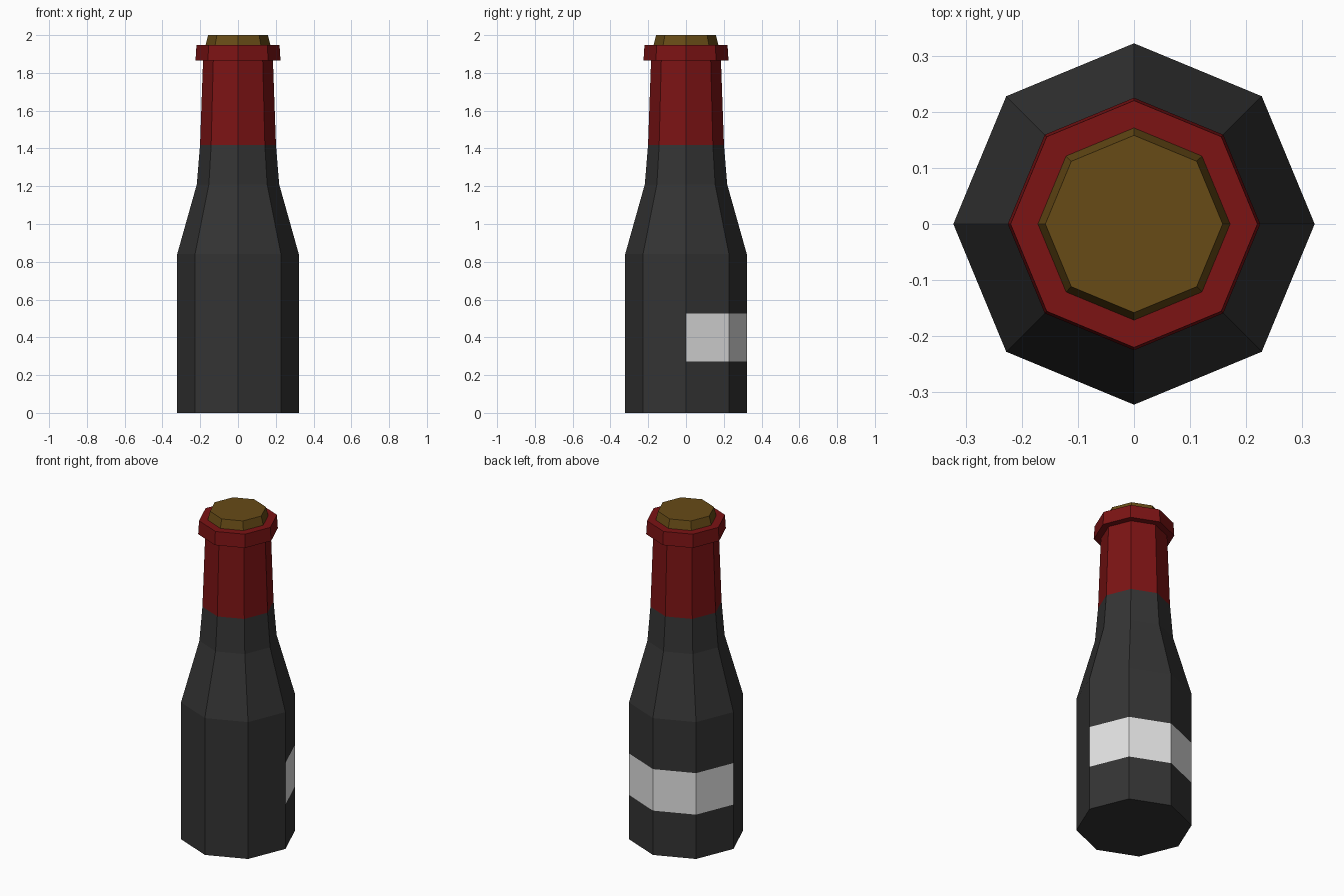
import bpy, bmesh, math

if "Cube" in bpy.data.objects:
    bpy.data.objects.remove(bpy.data.objects["Cube"])

SIDES = 8

def material(name, rgb):
    m = bpy.data.materials.new(name)
    m.diffuse_color = (*rgb, 1.0)
    m.use_nodes = True
    m.node_tree.nodes["Principled BSDF"].inputs["Base Color"].default_value = m.diffuse_color
    return m

glass = material("dark_glass", (0.034, 0.034, 0.034))
foil = material("red_foil", (0.20, 0.0065, 0.007))
paper = material("label_paper", (0.75, 0.75, 0.75))
cork_mat = material("cork_brown", (0.135, 0.07, 0.008))

def lathe(name, profile, mats, rule=None):
    """Spin (radius, z) points into a closed eight-sided solid."""
    bm = bmesh.new()
    rings = []
    for r, z in profile:
        rings.append([bm.verts.new((r * math.cos(2 * math.pi * i / SIDES),
                                    r * math.sin(2 * math.pi * i / SIDES), z))
                      for i in range(SIDES)])
    for lo, hi in zip(rings, rings[1:]):
        for i in range(SIDES):
            j = (i + 1) % SIDES
            bm.faces.new((lo[i], lo[j], hi[j], hi[i]))
    bm.faces.new(rings[0][::-1])
    bm.faces.new(rings[-1])
    bm.normal_update()
    if rule:
        for f in bm.faces:
            f.material_index = rule(f.calc_center_median(), f.normal)
    me = bpy.data.meshes.new(name)
    bm.to_mesh(me)
    bm.free()
    for m in mats:
        me.materials.append(m)
    ob = bpy.data.objects.new(name, me)
    bpy.context.collection.objects.link(ob)
    return ob

# Bottle: foil on the neck, label band on the back half
def bottle_colour(c, n):
    if c.z > 1.42:
        return 1
    if 0.27 < c.z < 0.53 and n.y > 0.1:
        return 2
    return 0

lathe("bottle",
      [(0.322, 0), (0.322, 0.272), (0.322, 0.527), (0.322, 0.84),
       (0.218, 1.21), (0.201, 1.418), (0.185, 1.865),
       (0.225, 1.865), (0.220, 1.947)],
      [glass, foil, paper], bottle_colour)

# Cork stopper
lathe("cork", [(0.173, 1.94), (0.158, 2.0)], [cork_mat])
